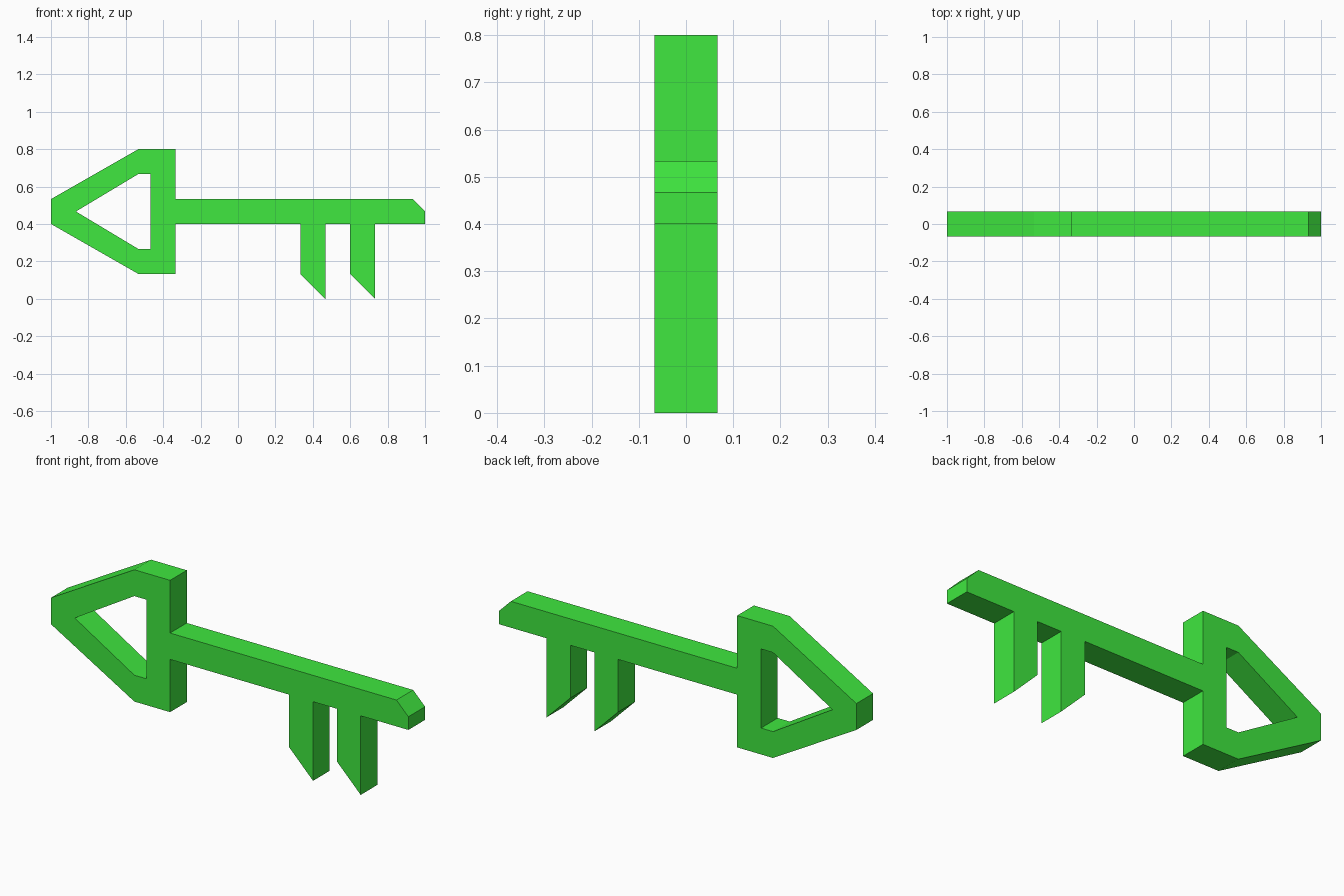
import bpy, bmesh, math

if "Cube" in bpy.data.objects:
    bpy.data.objects.remove(bpy.data.objects["Cube"])

U = 1 / 15  # the design grid: the key is 30 x 12 x 2 units

green = bpy.data.materials.new("green")
green.diffuse_color = (0.05, 0.8, 0.05, 1)
green.use_nodes = True
green.node_tree.nodes["Principled BSDF"].inputs["Base Color"].default_value = green.diffuse_color


def extruded(name, loops, half_depth):
    """Extrude closed x/z loops along y; inner loops become holes."""
    curve = bpy.data.curves.new(name, 'CURVE')
    curve.dimensions = '2D'
    curve.fill_mode = 'BOTH'
    curve.extrude = half_depth * U
    for pts in loops:
        spline = curve.splines.new('POLY')
        spline.points.add(len(pts) - 1)
        for p, (x, z) in zip(spline.points, pts):
            p.co = (x * U, z * U, 0, 1)
        spline.use_cyclic_u = True
    obj = bpy.data.objects.new(name, curve)
    bpy.context.collection.objects.link(obj)
    obj.rotation_euler.x = math.pi / 2
    bpy.context.view_layer.objects.active = obj
    obj.select_set(True)
    bpy.ops.object.convert(target='MESH')
    bpy.ops.object.transform_apply(location=False, rotation=True, scale=False)
    obj = bpy.context.object

    # weld caps to walls and keep everything flat
    bm = bmesh.new()
    bm.from_mesh(obj.data)
    bmesh.ops.remove_doubles(bm, verts=bm.verts, dist=1e-4)
    bmesh.ops.recalc_face_normals(bm, faces=bm.faces)
    for f in bm.faces:
        f.smooth = False
    bm.to_mesh(obj.data)
    bm.free()
    obj.data.materials.clear()
    obj.data.materials.append(green)
    return obj


# bow: half outlines mirrored about z = 7
def mirrored(half):
    return half + [(x, 14 - z) for x, z in reversed(half)]


bow = mirrored([(-15, 8), (-8, 12), (-5, 12), (-5, 8)])
hole = [(-13, 7)] + mirrored([(-8, 10), (-7, 10)])

# shaft with chamfered tip, then slanted teeth along its underside
shaft = [(14, 8), (15, 7), (15, 6)]
teeth = []
for x in (9, 5):
    teeth += [(x + 2, 6), (x + 2, 0), (x, 2), (x, 6)]

outline = bow[:4] + shaft + teeth + bow[4:]
extruded("key", [outline, hole], 1)
